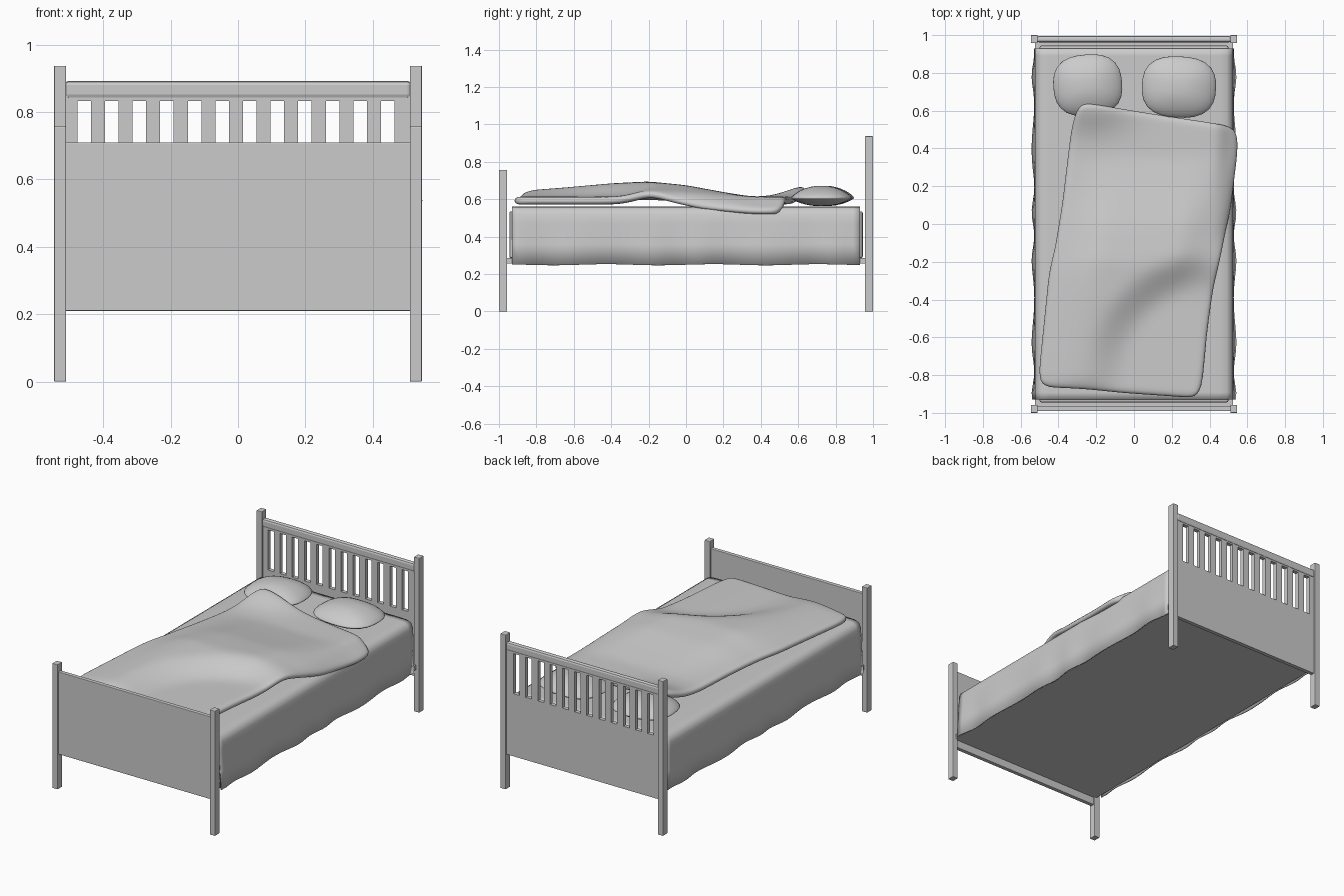
import bpy, bmesh, math

if "Cube" in bpy.data.objects:
    bpy.data.objects.remove(bpy.data.objects["Cube"])


def finish(name, bm, smooth=True):
    bmesh.ops.recalc_face_normals(bm, faces=bm.faces)
    me = bpy.data.meshes.new(name)
    bm.to_mesh(me)
    bm.free()
    ob = bpy.data.objects.new(name, me)
    bpy.context.collection.objects.link(ob)
    for p in me.polygons:
        p.use_smooth = smooth
    return ob


def box(name, x0, x1, y0, y1, z0, z1, bevel=0.0):
    bm = bmesh.new()
    bmesh.ops.create_cube(bm, size=1)
    for v in bm.verts:
        v.co = ((x0 + x1) / 2 + v.co.x * (x1 - x0),
                (y0 + y1) / 2 + v.co.y * (y1 - y0),
                (z0 + z1) / 2 + v.co.z * (z1 - z0))
    ob = finish(name, bm, False)
    if bevel:
        m = ob.modifiers.new("bevel", 'BEVEL')
        m.width, m.segments = bevel, 2
    return ob


def grid(name, nu, nv, func):
    bm = bmesh.new()
    vs = [[bm.verts.new(func(i / nu, j / nv)) for i in range(nu + 1)] for j in range(nv + 1)]
    for j in range(nv):
        for i in range(nu):
            bm.faces.new((vs[j][i], vs[j][i + 1], vs[j + 1][i + 1], vs[j + 1][i]))
    ob = finish(name, bm)
    if ob.data.polygons[len(ob.data.polygons) // 2].normal.z < 0:
        ob.data.flip_normals()
    return ob


def lerp_table(t, pts):
    if t <= pts[0][0]:
        return pts[0][1]
    for (a, fa), (b, fb) in zip(pts, pts[1:]):
        if t <= b:
            return fa + (fb - fa) * (t - a) / (b - a)
    return pts[-1][1]


def smooth(a, b, t):
    t = max(0, min(1, (t - a) / (b - a)))
    return t * t * (3 - 2 * t)


# Posts
for side, s in (("left", -1), ("right", 1)):
    xa, xb = sorted((s * 0.51, s * 0.546))
    box("foot_post_" + side, xa, xb, -1, -0.957, 0, 0.757, 0.003)
    box("head_post_" + side, xa, xb, 0.957, 1, 0, 0.937, 0.003)

# Footboard panel
box("footboard", -0.515, 0.515, -0.991, -0.966, 0.21, 0.71, 0.003)

# Headboard: one board with twelve slots
xs = [-0.515]
for i in range(12):
    c = (i - 5.5) * 0.0819 - 0.006
    xs += [c - 0.02, c + 0.02]
xs.append(0.515)
zs = [0.21, 0.59, 0.833, 0.865]
bm = bmesh.new()
vs = [[bm.verts.new((x, 0.966, z)) for x in xs] for z in zs]
for j in range(3):
    for i in range(len(xs) - 1):
        if j == 1 and i % 2 == 1:
            continue
        bm.faces.new((vs[j][i], vs[j][i + 1], vs[j + 1][i + 1], vs[j + 1][i]))
ext = bmesh.ops.extrude_face_region(bm, geom=bm.faces[:])
for v in [g for g in ext["geom"] if isinstance(g, bmesh.types.BMVert)]:
    v.co.y += 0.024
finish("headboard", bm, False)
box("headboard_rail", -0.515, 0.515, 0.962, 0.995, 0.84, 0.892, 0.012)

# Bed base and mattress under the sheet
box("bed_base", -0.525, 0.525, -0.966, 0.966, 0.257, 0.285)
box("mattress", -0.5, 0.5, -0.945, 0.945, 0.285, 0.535, 0.01)

# Sheet: draped profile with a rippled hem
half = [(0.535, 0.25), (0.53, 0.36), (0.526, 0.47), (0.523, 0.52), (0.512, 0.545),
        (0.49, 0.558), (0.45, 0.561), (0.2, 0.561)]
prof = [(-x, z) for x, z in half] + [(0, 0.561)] + half[::-1]


def sheet(u, v):
    x, z = prof[round(u * (len(prof) - 1))]
    y = -0.93 + 1.86 * v
    drop = smooth(0.5, 0.25, z)
    x += math.copysign(0.007, x) * drop * math.sin(y * 19 + math.sin(y * 7))
    return (x, y, z + 0.003 * drop * math.sin(y * 11))


ob = grid("sheet", len(prof) - 1, 48, sheet)
m = ob.modifiers.new("thickness", 'SOLIDIFY')
m.thickness, m.offset = 0.006, -1

# Pillows: flattened cushions with a sharp seam


def pillow(name, cx, cy, rx, ry, turn):
    bm = bmesh.new()
    n, rings = 28, 8

    def ring(r, z):
        out = []
        for k in range(n):
            a = 2 * math.pi * k / n
            c, s = math.cos(a), math.sin(a)
            f = (abs(c) ** 2.6 + abs(s) ** 2.6) ** (-1 / 2.6)
            px, py = c * f * r * rx, s * f * r * ry
            out.append(bm.verts.new((cx + px * math.cos(turn) - py * math.sin(turn),
                                     cy + px * math.sin(turn) + py * math.cos(turn), z)))
        return out

    loops = []
    for k in range(-rings + 1, rings):
        r = math.cos(math.pi / 2 * k / rings)
        h = (1 - r * r) ** 0.75
        loops.append(ring(r, 0.607 + h * (0.066 if k > 0 else -0.045) * (0 if k == 0 else 1)))
    for a, b in zip(loops, loops[1:]):
        for k in range(n):
            bm.faces.new((a[k], a[(k + 1) % n], b[(k + 1) % n], b[k]))
    bm.faces.new(loops[0][::-1])
    bm.faces.new(loops[-1])
    finish(name, bm)


pillow("pillow_left", -0.245, 0.735, 0.182, 0.162, 0.08)
pillow("pillow_right", 0.238, 0.725, 0.196, 0.162, -0.05)

# Blanket: skewed quilt with a raised hump and one edge hanging over the side
left = [(0, -0.51), (0.08, -0.503), (0.4, -0.455), (0.5, -0.42), (0.65, -0.382), (0.9, -0.335), (1, -0.3)]
right = [(0, 0.352), (0.1, 0.37), (0.25, 0.39), (0.4, 0.42), (0.55, 0.475), (0.7, 0.525), (0.9, 0.557), (1, 0.56)]
height = [(-0.92, 0.618), (-0.82, 0.652), (-0.65, 0.665), (-0.4, 0.685), (-0.2, 0.695), (0, 0.675),
          (0.2, 0.638), (0.35, 0.614), (0.65, 0.614)]


def blanket(u, v):
    xl, xr = lerp_table(v, left), lerp_table(v, right)
    x = xl + (xr - xl) * u
    y = (-0.865 - 0.06 * u) * (1 - v) + (0.645 - 0.13 * u) * v
    # Soften the corners of the outline
    corner = smooth(0.86, 1, abs(2 * u - 1)) * smooth(0.9, 1, abs(2 * v - 1))
    x += corner * 0.018 * (1 if u < 0.5 else -1)
    y += corner * 0.018 * (1 if v < 0.5 else -1)
    # Hump falls away around the foot corner and toward the sides
    h = lerp_table(y, height)
    low = smooth(0.66, 0.44, math.hypot(x - 0.4, y + 0.8))
    h += (0.615 - h) * low
    side = max(smooth(0.72, 1, u), smooth(0.3, 0, u))
    h += (0.612 - h) * side * 0.75
    h += 0.02 * math.exp(-((y + 0.2) / 0.12) ** 2) * smooth(0.75, 1, u)
    # Corner resting on the left pillow, with the right pillow just tucked in
    h += 0.06 * math.exp(-((x + 0.24) / 0.2) ** 2 - ((y - 0.64) / 0.13) ** 2)
    # Edge hanging over the mattress
    h -= 0.065 * smooth(0.44, 0.55, x)
    return (x, y, h)


ob = grid("blanket", 16, 26, blanket)
m = ob.modifiers.new("thickness", 'SOLIDIFY')
m.thickness, m.offset = 0.042, -1
m = ob.modifiers.new("soften", 'SUBSURF')
m.levels = m.render_levels = 2
